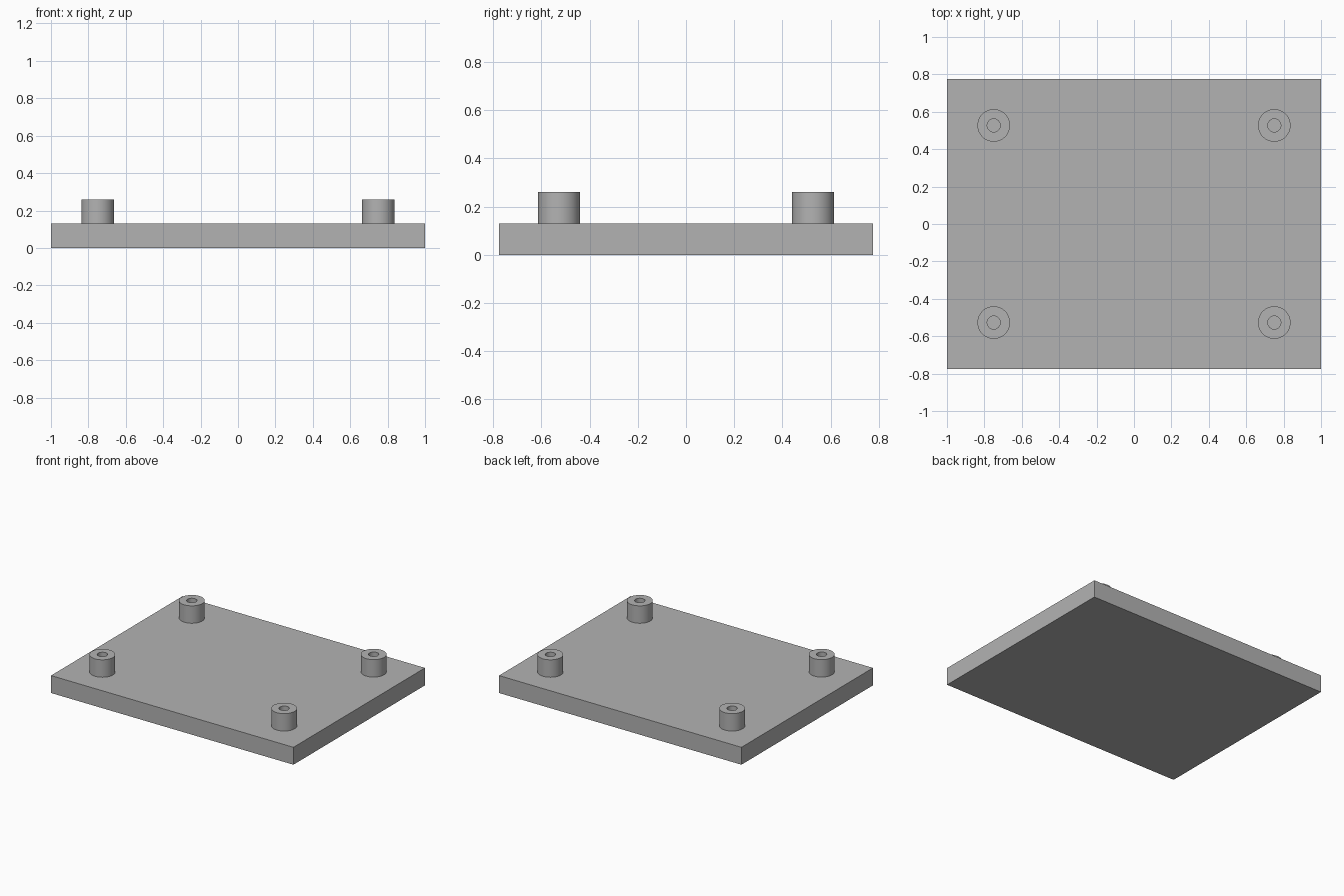
import bpy
import bmesh
import math
from mathutils import Vector

cube = bpy.data.objects.get("Cube")
if cube:
    bpy.data.objects.remove(cube, do_unlink=True)

WIDTH, DEPTH, THICK = 2.0, 1.55, 0.13
POST_X, POST_Y, POST_TOP = 0.75, 0.527, 0.26
OUTER, BORE = 0.087, 0.035
SEGMENTS = 48

grey = bpy.data.materials.new("plain_grey")
grey.use_nodes = True
colour = (0.45, 0.45, 0.45, 1.0)
grey.diffuse_color = colour
grey.node_tree.nodes["Principled BSDF"].inputs["Base Color"].default_value = colour


def add_object(name, bm, location):
    bmesh.ops.recalc_face_normals(bm, faces=bm.faces)
    mesh = bpy.data.meshes.new(name)
    bm.to_mesh(mesh)
    bm.free()
    mesh.materials.append(grey)
    obj = bpy.data.objects.new(name, mesh)
    obj.location = location
    bpy.context.collection.objects.link(obj)
    return obj


def shade_smooth(obj):
    bpy.ops.object.select_all(action="DESELECT")
    obj.select_set(True)
    bpy.context.view_layer.objects.active = obj
    bpy.ops.object.shade_smooth_by_angle(angle=math.radians(30))


# Flat rectangular base plate
bm = bmesh.new()
bmesh.ops.create_cube(bm, size=1)
bmesh.ops.scale(bm, vec=(WIDTH, DEPTH, THICK), verts=bm.verts)
add_object("base_plate", bm, (0, 0, THICK / 2))


# Hollow standoff, its bore ending at the plate surface
def add_standoff(name, x, y):
    height = POST_TOP - THICK
    profile = [(OUTER, 0), (OUTER, height), (BORE, height), (BORE, 0)]
    bm = bmesh.new()
    verts = [bm.verts.new((r, 0, z)) for r, z in profile]
    edges = [bm.edges.new(pair) for pair in zip(verts, verts[1:])]
    bmesh.ops.spin(bm, geom=verts + edges, cent=Vector(), axis=(0, 0, 1),
                   angle=math.tau, steps=SEGMENTS)
    bmesh.ops.remove_doubles(bm, verts=bm.verts, dist=0.0001)
    # Make the walls face away from the solid ring
    bm.normal_update()
    shade_smooth(add_object(name, bm, (x, y, THICK)))


# One standoff near each corner
for side, sx in (("left", 1), ("right", -1)):
    for end, sy in (("front", -1), ("back", 1)):
        add_standoff(f"standoff_{end}_{side}", sx * POST_X, sy * POST_Y)
